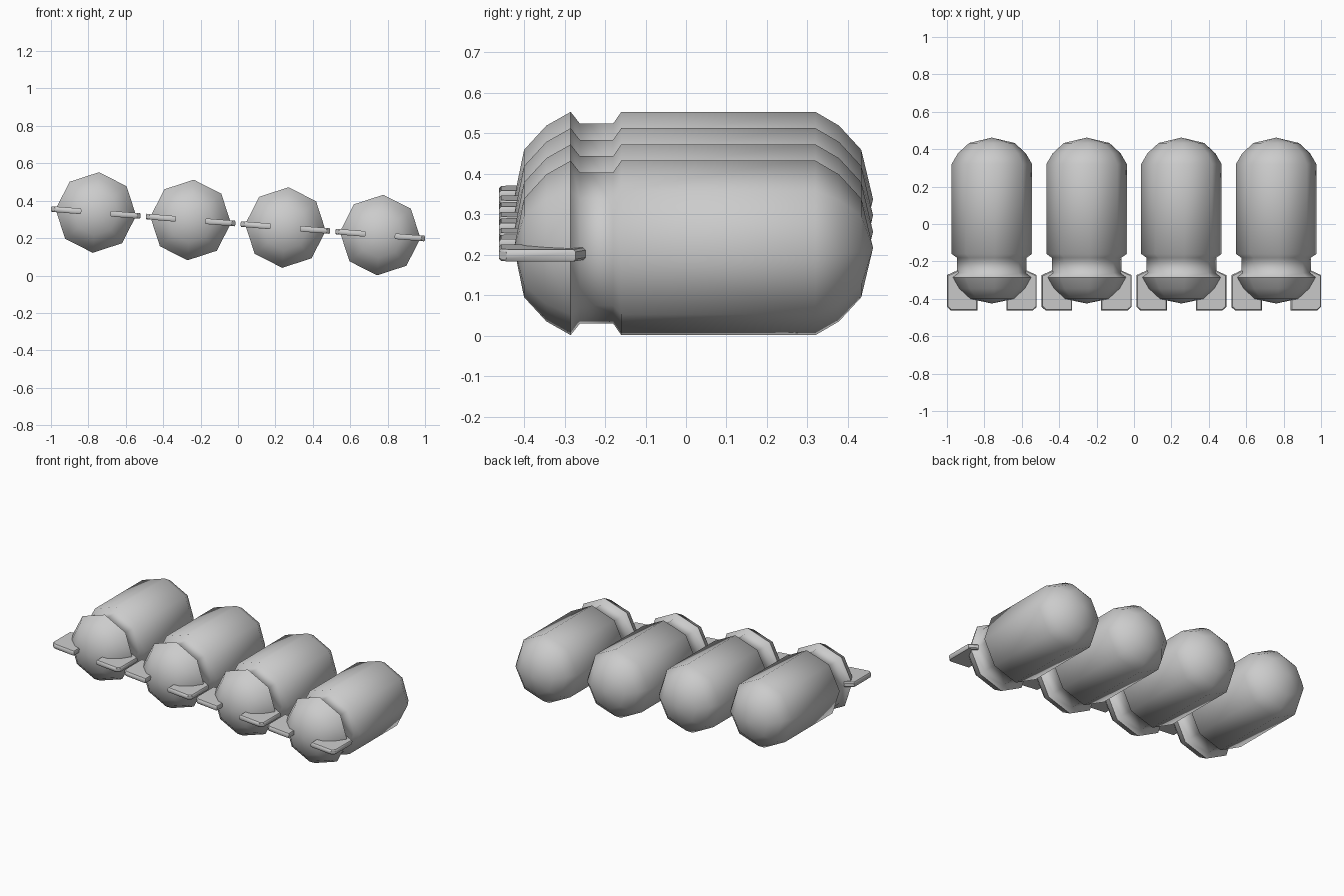
import bpy, bmesh, math

if "Cube" in bpy.data.objects:
    bpy.data.objects.remove(bpy.data.objects["Cube"])

TILT = math.radians(4.5)
SIDES = 8


def add_object(name, bm, loc, smooth_angle):
    bmesh.ops.recalc_face_normals(bm, faces=bm.faces[:])
    mesh = bpy.data.meshes.new(name)
    bm.to_mesh(mesh)
    bm.free()
    ob = bpy.data.objects.new(name, mesh)
    bpy.context.collection.objects.link(ob)
    ob.location = loc
    ob.rotation_euler = (0, TILT, 0)
    bpy.ops.object.select_all(action='DESELECT')
    ob.select_set(True)
    bpy.context.view_layer.objects.active = ob
    bpy.ops.object.shade_smooth_by_angle(angle=math.radians(smooth_angle))
    return ob


def lathe(profile):
    """Eight-sided solid round the y axis from (y, radius) points."""
    bm = bmesh.new()
    rings = []
    for y, r in profile:
        if r == 0:
            rings.append([bm.verts.new((0, y, 0))] * SIDES)
        else:
            rings.append([bm.verts.new((r * math.sin(2 * math.pi * i / SIDES), y,
                                        r * math.cos(2 * math.pi * i / SIDES)))
                          for i in range(SIDES)])
    for a, b in zip(rings, rings[1:]):
        for i in range(SIDES):
            j = (i + 1) % SIDES
            quad = list(dict.fromkeys((a[i], a[j], b[j], b[i])))
            bm.faces.new(quad)
    return bm


def blade(outline, thick, side):
    """Flat plate with a slimmer bevelled rim."""
    bm = bmesh.new()
    n = len(outline)
    cx = sum(p[0] for p in outline) / n
    cy = sum(p[1] for p in outline) / n
    layers = []
    for z, s in ((-thick, .95), (-thick * .6, 1), (thick * .6, 1), (thick, .95)):
        layers.append([bm.verts.new((side * (cx + (x - cx) * s), cy + (y - cy) * s, z))
                       for x, y in outline])
    for a, b in zip(layers, layers[1:]):
        for i in range(n):
            j = (i + 1) % n
            bm.faces.new((a[i], a[j], b[j], b[i]))
    bm.faces.new(layers[0])
    bm.faces.new(layers[-1])
    return bm


# Capsule profile: domed nose, recessed neck, long body, domed tail
capsule = [(-.425, 0), (-.40, .122), (-.345, .182), (-.285, .216), (-.262, .187),
           (-.18, .187), (-.16, .216), (.32, .216), (.378, .182), (.433, .122), (.462, 0)]
# Gripping fin outline beside the nose
fin = [(.078, -.462), (.22, -.462), (.24, -.443), (.24, -.273), (.185, -.248),
       (.15, -.29), (.078, -.39)]

# Row of four, stepping down to the right
for k in range(4):
    centre = (-.76 + k * .5067, 0, .337 - k * .0402)
    add_object(f"capsule_body_{k + 1}", lathe(capsule), centre, 55)
    for side, label in ((-1, "left"), (1, "right")):
        add_object(f"nose_fin_{label}_{k + 1}", blade(fin, .015, side), centre, 40)
